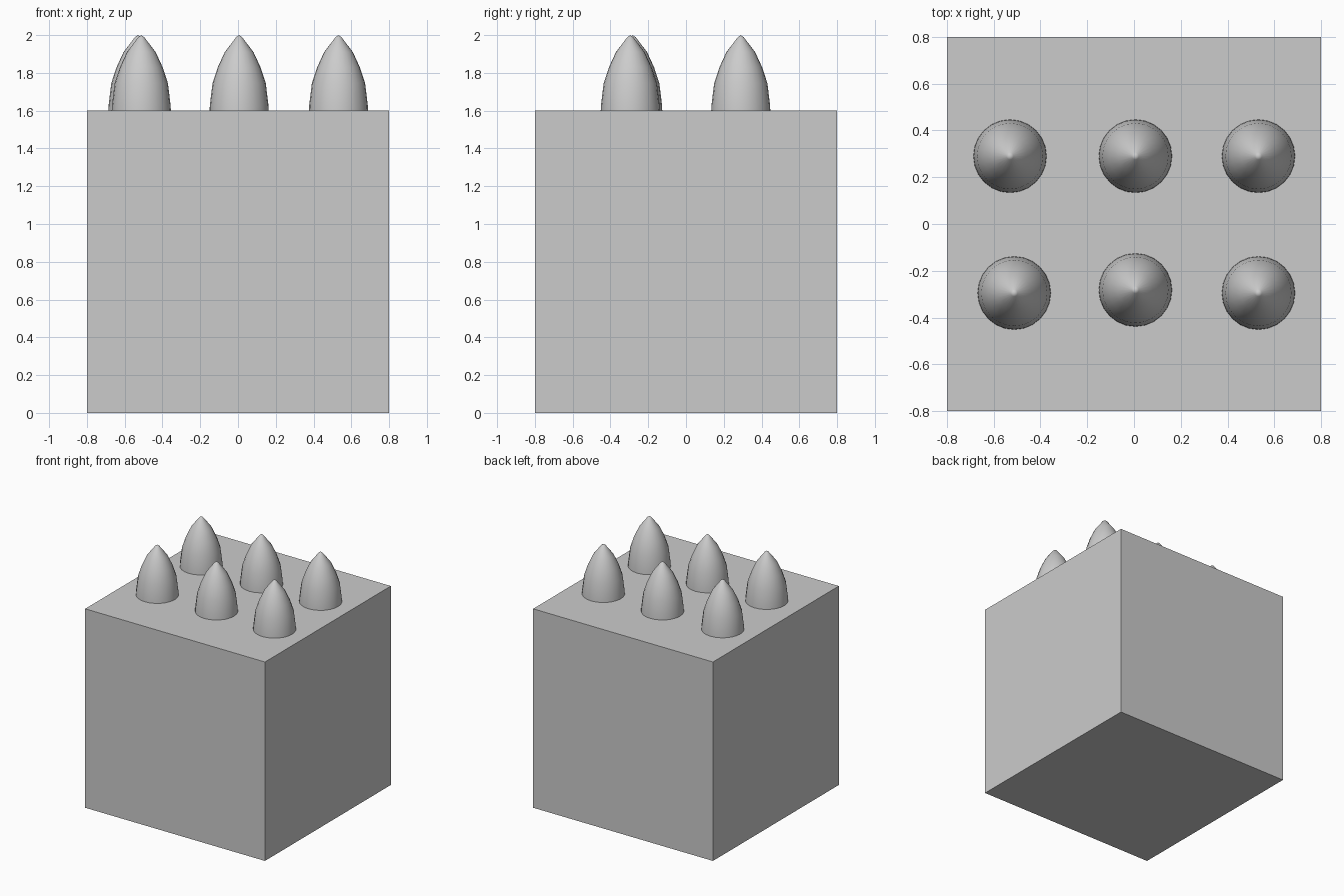
import bpy, bmesh
from math import cos, sin, pi, radians

if "Cube" in bpy.data.objects:
    bpy.data.objects.remove(bpy.data.objects["Cube"])

SIDES = 24
# pointed stud profile: (radius, height)
PROFILE = [(0.157, 1.59), (0.155, 1.63), (0.141, 1.745), (0.113, 1.83),
           (0.076, 1.91), (0.015, 1.99)]
TIP = 2.0


def finish(name, bm):
    bmesh.ops.recalc_face_normals(bm, faces=bm.faces[:])
    mesh = bpy.data.meshes.new(name)
    bm.to_mesh(mesh)
    bm.free()
    obj = bpy.data.objects.new(name, mesh)
    bpy.context.collection.objects.link(obj)
    return obj


def stud(name, x, y):
    bm = bmesh.new()
    rings = [[bm.verts.new((r * cos(2 * pi * i / SIDES), r * sin(2 * pi * i / SIDES), z))
              for i in range(SIDES)] for r, z in PROFILE]
    tip = bm.verts.new((0, 0, TIP))
    for a, b in zip(rings, rings[1:]):
        for i in range(SIDES):
            j = (i + 1) % SIDES
            bm.faces.new((a[i], a[j], b[j], b[i]))
    for i in range(SIDES):
        bm.faces.new((rings[-1][i], rings[-1][(i + 1) % SIDES], tip))
    bm.faces.new(rings[0][::-1])
    obj = finish(name, bm)
    obj.location = (x, y, 0)
    bpy.ops.object.select_all(action='DESELECT')
    obj.select_set(True)
    bpy.context.view_layer.objects.active = obj
    bpy.ops.object.shade_smooth_by_angle(angle=radians(30))


# cube block
bm = bmesh.new()
bmesh.ops.create_cube(bm, size=1.6)
bmesh.ops.translate(bm, verts=bm.verts[:], vec=(0, 0, 0.8))
finish("block", bm)

# six pointed studs in two slightly uneven rows
rows = {"back": [(-0.53, 0.29), (0.006, 0.29), (0.532, 0.29)],
        "front": [(-0.512, -0.295), (0.006, -0.282), (0.532, -0.295)]}
for row, spots in rows.items():
    for side, (x, y) in zip(("left", "middle", "right"), spots):
        stud(f"{row}_{side}_stud", x, y)
